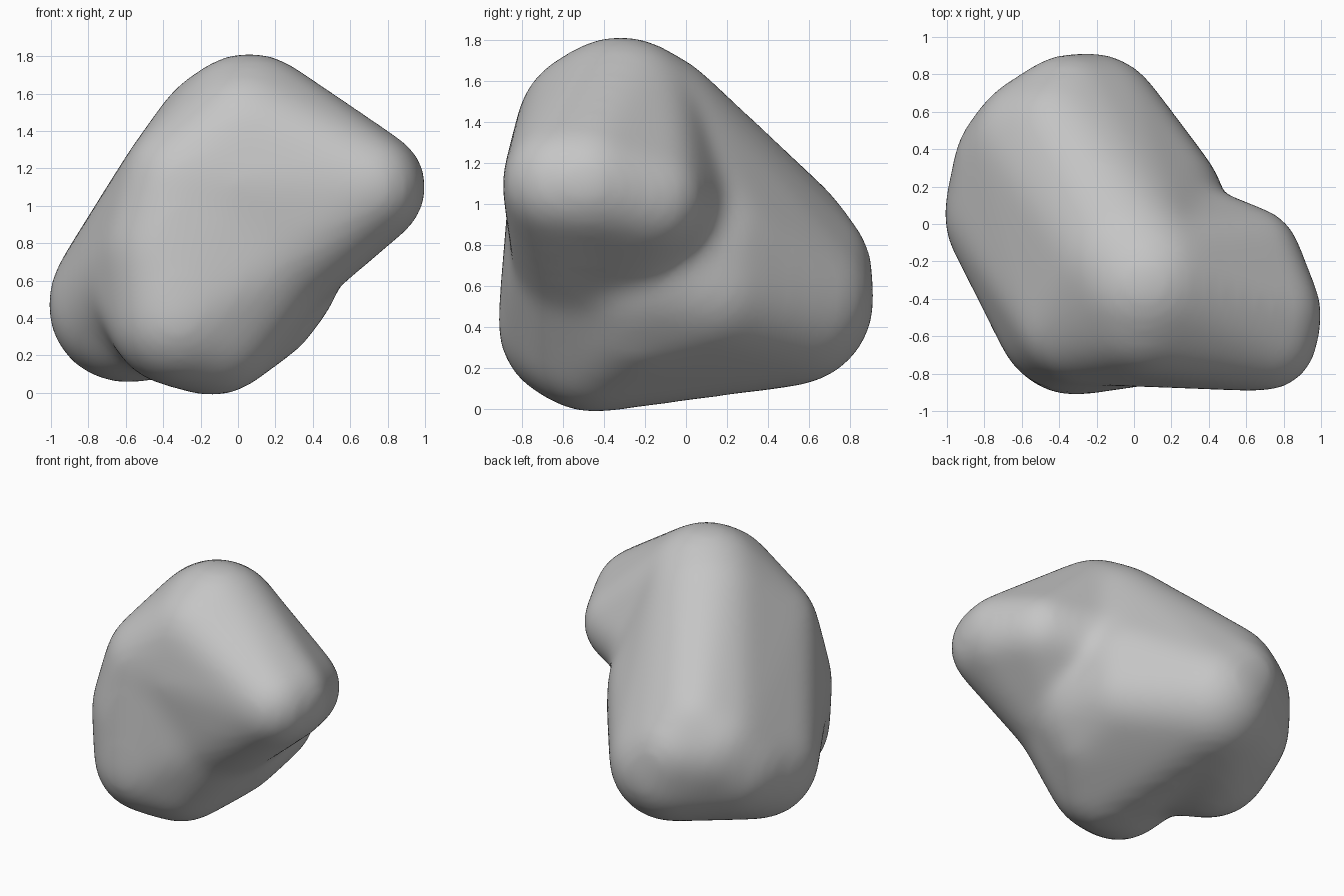
import bpy, bmesh
from mathutils import Matrix

if "Cube" in bpy.data.objects:
    bpy.data.objects.remove(bpy.data.objects["Cube"])

# Round lobes of the boulder: x, y, z, radius
LOBES = {
    "crown": (-.02, -.22, 1.31, .43),
    "crown_front": (.06, -.32, 1.39, .41),
    "forehead": (.05, -.43, 1.36, .38),
    "brow": (-.29, -.52, 1.12, .32),
    "cheek": (-.36, -.51, .75, .36),
    "chest": (.15, -.45, .75, .38),
    "core": (.07, .06, .8, .41),
    "neck": (.1, -.1, .98, .37),
    "shoulder_front": (.69, -.6, 1.1, .28),
    "shoulder_mid": (.7, -.48, 1.1, .29),
    "shoulder_back": (.61, -.19, 1.03, .27),
    "spine": (-.4, .45, .82, .33),
    "back": (-.24, .5, .53, .4),
    "back_high": (-.35, .58, .68, .31),
    "back_corner": (-.48, .4, .68, .39),
    "hind": (-.58, .3, .55, .37),
    "side": (-.6, .05, .47, .4),
    "flank": (-.5, -.3, .65, .33),
    "belly": (-.35, -.2, .5, .37),
    "foot": (-.14, -.45, .37, .37),
    "foot_corner": (-.32, -.54, .41, .36),
    "hip": (.06, -.25, .53, .38),
    "thigh": (.12, -.24, .68, .42),
    "haunch": (.08, .1, .62, .38),
}

# Each mass is the hull wrapped around a group of lobes
MASSES = [
    "crown core spine back back_high back_corner hind side flank brow belly haunch",
    "crown crown_front forehead brow cheek chest core flank foot foot_corner belly",
    "crown_front forehead brow chest neck shoulder_front shoulder_mid shoulder_back",
    "foot hip thigh haunch core back belly",
]

PAD = .02  # makes up for the shrinkage of the softening


def add_mass(target, names):
    balls, hull = bmesh.new(), bmesh.new()
    for name in names.split():
        x, y, z, r = LOBES[name]
        bmesh.ops.create_icosphere(balls, subdivisions=4, radius=r + PAD,
                                   matrix=Matrix.Translation((x, y, z)))
    for v in balls.verts:
        hull.verts.new(v.co)
    bmesh.ops.convex_hull(hull, input=hull.verts[:])
    loose = [v for v in hull.verts if not v.link_faces]
    bmesh.ops.delete(hull, geom=loose, context='VERTS')
    bmesh.ops.recalc_face_normals(hull, faces=hull.faces[:])
    temp = bpy.data.meshes.new("mass")
    hull.to_mesh(temp)
    target.from_mesh(temp)
    bpy.data.meshes.remove(temp)
    balls.free()
    hull.free()


# Gather the masses in one object
bm = bmesh.new()
for names in MASSES:
    add_mass(bm, names)
mesh = bpy.data.meshes.new("boulder")
bm.to_mesh(mesh)
bm.free()
boulder = bpy.data.objects.new("boulder", mesh)
bpy.context.collection.objects.link(boulder)

# Fuse them into one smooth skin and soften the seams
remesh = boulder.modifiers.new("fuse", 'REMESH')
remesh.mode = 'VOXEL'
remesh.voxel_size = .03
remesh.use_smooth_shade = True
soften = boulder.modifiers.new("soften", 'SMOOTH')
soften.factor = .5
soften.iterations = 45

# Plain stone colour
stone = bpy.data.materials.new("stone grey")
stone.use_nodes = True
grey = (.56, .56, .56, 1)
stone.diffuse_color = grey
stone.node_tree.nodes["Principled BSDF"].inputs["Base Color"].default_value = grey
mesh.materials.append(stone)
